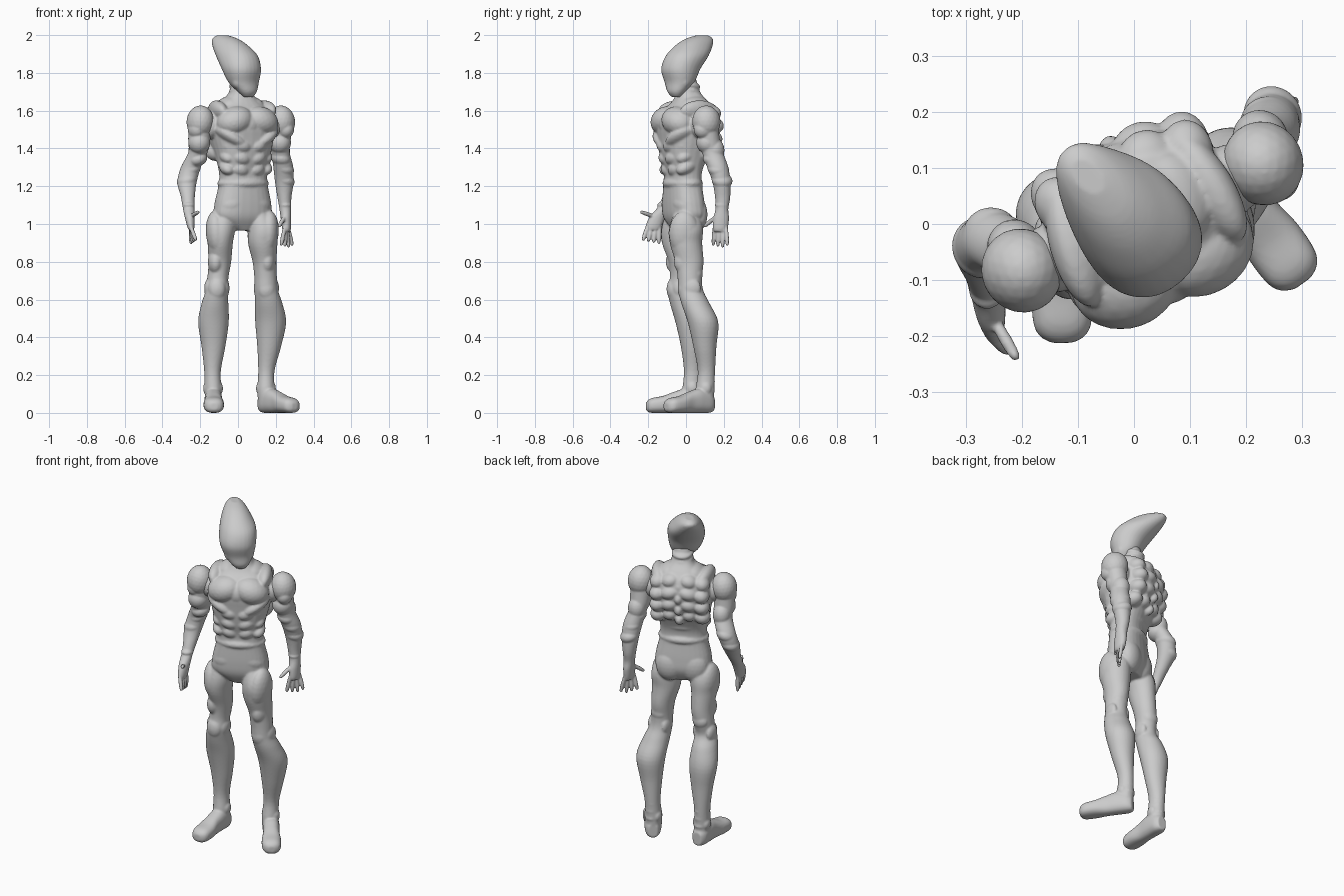
import bpy, bmesh
from math import sin, cos, pi, radians
from mathutils import Matrix, Vector, Euler


def loft(bm, rings, M=Matrix(), power=1.0, seg=28, sub=5):
    """Smooth tube through rings (cx, cy, z, rx, ry), transformed by M."""
    R = [Vector(r) for r in rings]
    path = []
    for i in range(len(R) - 1):
        a, b, c, d = R[max(i - 1, 0)], R[i], R[i + 1], R[min(i + 2, len(R) - 1)]
        for k in range(sub):
            t = k / sub
            path.append(0.5 * (2 * b + (c - a) * t + (2 * a - 5 * b + 4 * c - d) * t * t
                               + (3 * b - 3 * c + d - a) * t ** 3))
    path.append(R[-1])
    se = lambda v: (abs(v) ** power) * (1 if v >= 0 else -1)
    loops = []
    for cx, cy, z, rx, ry in path:
        loops.append([bm.verts.new(M @ Vector((cx + rx * se(cos(2 * pi * j / seg)),
                                               cy + ry * se(sin(2 * pi * j / seg)), z)))
                      for j in range(seg)])
    for p, q in zip(loops, loops[1:]):
        for j in range(seg):
            bm.faces.new((p[j], p[(j + 1) % seg], q[(j + 1) % seg], q[j]))
    bm.faces.new(loops[0][::-1])
    bm.faces.new(loops[-1])


def blob(bm, loc, rad, rot=(0, 0, 0), M=Matrix()):
    """Ellipsoid muscle or plate; rotation in degrees."""
    m = M @ Matrix.LocRotScale(Vector(loc), Euler([radians(a) for a in rot]), Vector(rad))
    bmesh.ops.create_icosphere(bm, subdivisions=3, radius=1, matrix=m)


def pair(bm, loc, rad, rot=(0, 0, 0), M=Matrix()):
    for s in (1, -1):
        blob(bm, (s * loc[0], loc[1], loc[2]), rad, (rot[0], s * rot[1], s * rot[2]), M)


def finger(bm, p, q, r):
    p, q = Vector(p), Vector(q)
    rot = (q - p).to_track_quat('Z', 'Y').to_matrix().to_4x4()
    n = (q - p).length
    loft(bm, [(0, 0, -.01, r * .8, r * .8), (0, 0, n * .5, r, r), (0, 0, n * .9, r * .8, r * .8),
              (0, 0, n, r * .4, r * .4)], Matrix.Translation(p) @ rot, seg=12)


def finish(name, bm, voxel, smooth=3):
    """Fuse the pieces of a part into one smooth skin."""
    bmesh.ops.recalc_face_normals(bm, faces=bm.faces)
    me = bpy.data.meshes.new(name)
    bm.to_mesh(me)
    bm.free()
    ob = bpy.data.objects.new(name, me)
    bpy.context.collection.objects.link(ob)
    rm = ob.modifiers.new("fuse", 'REMESH')
    rm.mode, rm.voxel_size, rm.use_smooth_shade = 'VOXEL', voxel, True
    sm = ob.modifiers.new("relax", 'SMOOTH')
    sm.factor, sm.iterations = 0.5, smooth


# Torso, turned about z
T = Matrix.Translation((.015, .01, 0)) @ Matrix.Rotation(radians(24), 4, 'Z')
body = bm = bmesh.new()
loft(bm, [(0, -.02, .965, .05, .055), (0, -.022, 1.03, .15, .088), (0, -.026, 1.1, .156, .093),
          (0, -.03, 1.2, .134, .088), (0, -.03, 1.27, .13, .087), (0, -.025, 1.35, .144, .112),
          (0, -.008, 1.45, .168, .142), (0, -.004, 1.53, .178, .15), (0, .008, 1.6, .155, .125),
          (0, .012, 1.65, .098, .088), (0, .002, 1.7, .058, .06), (0, -.015, 1.78, .05, .052)], T, power=.8)
pair(bm, (.075, -.09, 1.545), (.1, .085, .076), (8, 18, 8), T)           # chest plates
pair(bm, (.085, -.075, 1.455), (.105, .085, .042), (0, -32, 12), T)      # rib plates under chest
blob(bm, (0, -.1, 1.53), (.07, .062, .07), M=T)                           # breastbone
for z, w, y in ((1.415, .058, -.105), (1.35, .058, -.094), (1.29, .056, -.08)):   # abdomen rows
    pair(bm, (.045, y, z), (w, .052, .042), (0, -16, 10), T)
    pair(bm, (.1, -.05, z + .01), (.046, .068, .038), (20, -20, 10), T)
blob(bm, (0, -.03, 1.215), (.144, .1, .045), M=T)                         # belt band
pair(bm, (.06, -.05, 1.11), (.092, .066, .065), (0, 20, 0), T)           # lower belly
pair(bm, (.068, .018, 1.05), (.08, .055, .095), M=T)                     # buttocks
for z, w, y in ((1.6, .056, .088), (1.535, .062, .104), (1.465, .06, .096), (1.395, .05, .07)):  # back plates
    pair(bm, (.05, y, z), (w, .058, .044), (0, 15, -8), T)
    pair(bm, (.118, y - .015, z - .015), (.05, .062, .046), (0, 20, -20), T)
    blob(bm, (0, y + .02, z - .03), (.026, .036, .034), M=T)
blob(bm, (0, .018, 1.3), (.11, .05, .035), M=T)                          # lower back folds
pair(bm, (.128, .005, 1.595), (.044, .115, .062), (0, 20, 8), T)         # shoulder straps
pair(bm, (.075, .012, 1.63), (.066, .08, .042), (0, 28, 0), T)           # trapezius
pair(bm, (.18, 0, 1.52), (.045, .062, .07), M=T)                         # armpit bridge
for z in (1.67, 1.705, 1.735):                                           # neck rings
    blob(bm, (0, .005, z), (.062, .063, .024), (-12, 0, 0), T)

# Swept-back head
bm = bmesh.new()
H = Matrix.Rotation(radians(41), 4, 'Z')
axis = lambda x, y: (H.inverted() @ Vector((x, y, 0))).to_2d()
loft(bm, [(*axis(x, y), z, q, p) for x, y, z, q, p in (
    (.055, -.052, 1.672, .026, .02), (.05, -.05, 1.7, .052, .044), (.03, -.034, 1.75, .083, .072),
    (.018, -.028, 1.82, .102, .1), (-.006, .006, 1.89, .1, .118), (-.042, .042, 1.945, .076, .11),
    (-.068, .07, 1.98, .05, .084), (-.082, .085, 1.998, .024, .038))], H, power=.92)
pair(bm, (.045, -.09, 1.815), (.052, .022, .02), (0, -28, 28), H)        # brow ridges
pair(bm, (.05, -.06, 1.755), (.034, .032, .04), M=H)                     # cheeks
blob(bm, (0, -.095, 1.765), (.02, .018, .045), (12, 0, 0), H)            # nose ridge
finish("head", bm, .006, 6)

# Legs with feet, fused with the torso
legs = {
    "right": ([(-.05, -.042, 1.12, .03, .04), (-.085, -.045, .99, .072, .082),
               (-.094, -.043, .9, .067, .084), (-.096, -.022, .8, .06, .07),
               (-.106, -.022, .72, .056, .063), (-.112, -.034, .65, .058, .063),
               (-.122, -.01, .58, .071, .075), (-.13, .018, .48, .081, .074),
               (-.13, .03, .35, .063, .057), (-.135, .036, .22, .044, .047),
               (-.132, .03, .12, .045, .05), (-.13, .03, .04, .04, .05)],
              (-.132, .085), (-.127, -.21), -1),
    "left": ([(.09, .005, 1.12, .03, .04), (.13, .0, .99, .077, .088),
              (.131, .0, .9, .078, .086), (.14, .018, .8, .063, .075),
              (.146, .02, .72, .06, .065), (.15, .025, .65, .062, .066),
              (.162, .05, .58, .073, .075), (.173, .09, .48, .082, .081),
              (.165, .1, .35, .063, .061), (.15, .108, .22, .043, .046),
              (.148, .1, .12, .046, .05), (.15, .1, .04, .042, .046)],
             (.125, .14), (.3, -.104), 1)}
bm = body
for side, (rings, heel, toe, s) in legs.items():
    loft(bm, rings)
    hip, thigh, low, knee, ankle = rings[1], rings[2], rings[4], rings[5], rings[10]
    blob(bm, (hip[0] + s * .03, hip[1] - .01, .95), (.055, .08, .12), (0, s * 5, 0))    # thigh plate
    blob(bm, (thigh[0], thigh[1] + .045, .84), (.05, .04, .06))                          # hamstrings
    blob(bm, (low[0], low[1] + .033, .735), (.048, .036, .045))
    blob(bm, (thigh[0] + s * .024, thigh[1], .8), (.042, .065, .07))
    blob(bm, (knee[0], knee[1] - .033, .655), (.047, .036, .06))                         # knee cap
    for dx in (-.045, .045):                                                             # knee sides
        blob(bm, (knee[0] + dx, knee[1] + .01, .66), (.022, .044, .05))
        blob(bm, (ankle[0] + dx * .75, ankle[1] + .005, .13), (.019, .03, .034))
    for z in (.12, .165, .21):                                                           # heel tendon folds
        blob(bm, (ankle[0], ankle[1] + .022, z), (.036, .032, .023))
    d = Vector((toe[0] - heel[0], toe[1] - heel[1], 0))
    k = d.length / .3
    d.normalize()
    F = Matrix.Identity(4)
    for i, ax in enumerate((Vector((-d.y, d.x, 0)), Vector((0, 0, 1)), d, Vector((*heel, 0)))):
        F.col[i] = (*ax, 1.0 if i == 3 else 0.0)
    loft(bm, [(0, .047, 0, .028, .04), (0, .055, .03, .044, .055), (0, .064, .09, .047, .064),
              (0, .056, .15, .046, .056), (0, .045, .21, .054, .045), (0, .04, .265, .052, .04),
              (0, .036, .29, .04, .032), (0, .035, .302, .018, .018)],
         F @ Matrix.Diagonal((1, 1, k, 1)), power=.8)
finish("torso_and_legs", body, .006, 5)

# Arms with hands
arms = {
    "right": ([(-.2, -.083, 1.58, .058, .055), (-.205, -.078, 1.45, .059, .057),
               (-.212, -.055, 1.38, .051, .054), (-.25, -.03, 1.3, .053, .053),
               (-.27, -.045, 1.22, .051, .05), (-.266, -.08, 1.15, .038, .042),
               (-.262, -.115, 1.09, .031, .034), (-.256, -.15, 1.04, .027, .042),
               (-.25, -.172, .99, .02, .042), (-.248, -.178, .97, .015, .036)],
              [((-.25, -.205 + .022 * i, .985), (-.222 - .009 * i, -.228 + .028 * i, .912 - .006 * i))
               for i in range(4)] + [((-.25, -.17, 1.04), (-.208, -.242, 1.065))], -1),
    "left": ([(.23, .108, 1.58, .058, .055), (.223, .122, 1.45, .057, .057),
              (.225, .14, 1.38, .049, .056), (.24, .168, 1.3, .053, .056),
              (.245, .188, 1.22, .049, .047), (.246, .194, 1.14, .037, .04),
              (.25, .19, 1.08, .031, .034), (.254, .186, 1.03, .028, .042),
              (.257, .182, .98, .024, .04), (.258, .182, .96, .018, .034)],
             [((.246 + .007 * i, .15 + .021 * i, .975), (.228 + .02 * i, .144 + .025 * i, .885 - .005 * (i % 3)))
              for i in range(4)] + [((.248, .16, 1.04), (.215, .095, .985))], 1)}
for side, (rings, fingers, s) in arms.items():
    bm = bmesh.new()
    loft(bm, rings)
    sh, up, mid, elbow, fore = rings[:5]
    yaw = 24
    blob(bm, (sh[0], sh[1], 1.542), (.072, .076, .086), (0, s * -6, yaw))       # shoulder cap
    blob(bm, (sh[0] + s * .02, sh[1] - .015, 1.5), (.045, .054, .05), (0, 0, yaw))
    blob(bm, (up[0], up[1] - .01, 1.43), (.058, .058, .06), (20, 0, yaw))       # upper arm
    blob(bm, (mid[0], mid[1] + .012, 1.39), (.05, .052, .065), (0, 0, yaw))
    for c, z, r in ((mid, 1.345, .053), (elbow, 1.29, .056), (fore, 1.23, .054)):  # elbow plates
        blob(bm, (c[0] + s * .002, c[1] + .003, z), (r, r + .002, .04), (0, s * 22, yaw))
    blob(bm, (rings[6][0], rings[6][1], 1.1), (.033, .037, .02))                # wrist cuff
    for p, q in fingers:
        finger(bm, p, q, .0115)
    finish("arm_" + side, bm, .005, 3)
